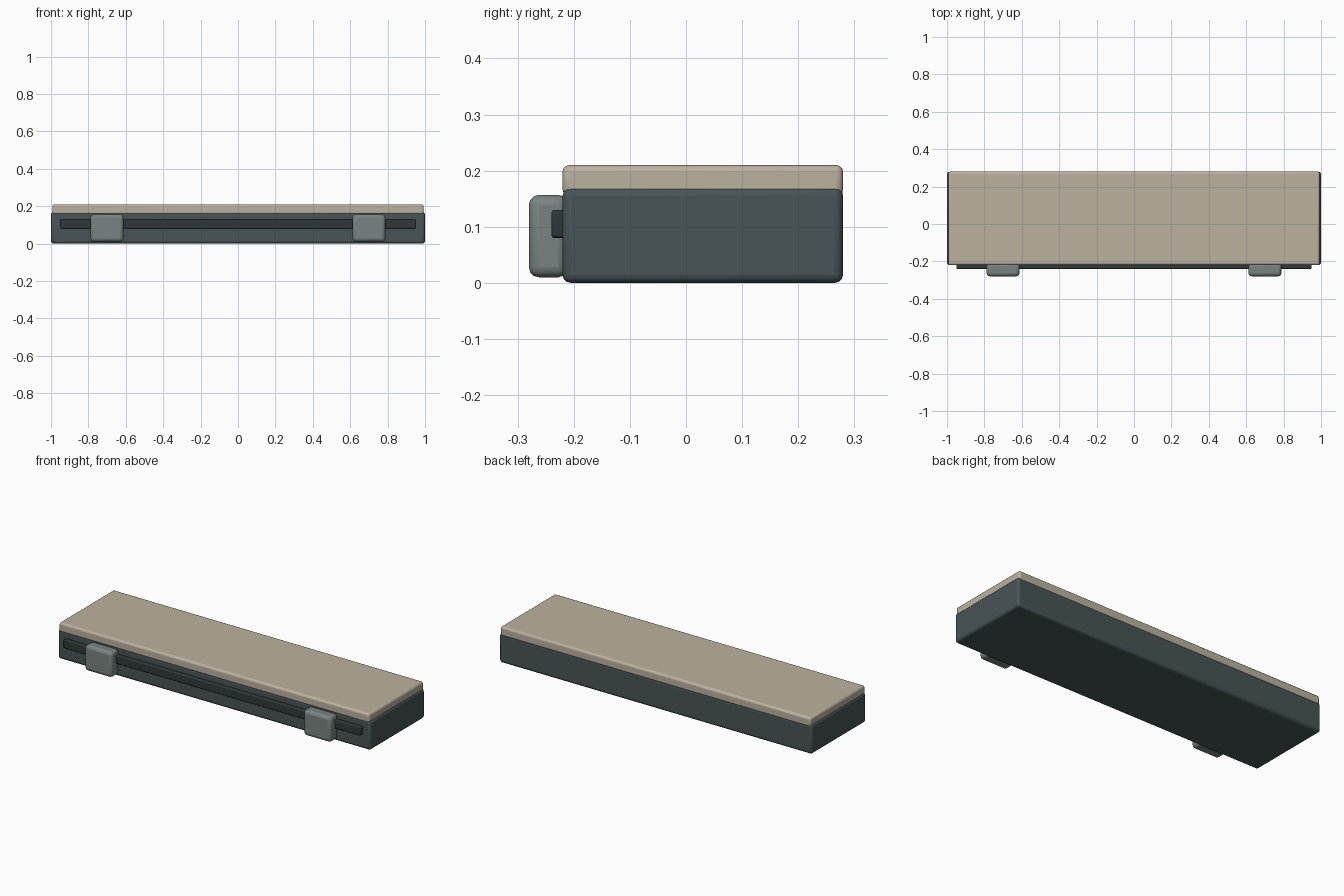
import bpy

if "Cube" in bpy.data.objects:
    bpy.data.objects.remove(bpy.data.objects["Cube"])


def material(name, rgb):
    m = bpy.data.materials.new(name)
    m.diffuse_color = (*rgb, 1)
    m.use_nodes = True
    m.node_tree.nodes["Principled BSDF"].inputs["Base Color"].default_value = m.diffuse_color
    return m


def rounded_box(name, lo, hi, radius, mat):
    """Box between two corners with softly rounded edges."""
    centre = [(a + b) / 2 for a, b in zip(lo, hi)]
    bpy.ops.mesh.primitive_cube_add(size=1, location=centre)
    ob = bpy.context.object
    ob.name = name
    ob.scale = [b - a for a, b in zip(lo, hi)]
    bpy.ops.object.transform_apply(location=False, rotation=False, scale=True)
    bevel = ob.modifiers.new("rounding", 'BEVEL')
    bevel.width = radius
    bevel.segments = 3
    ob.data.materials.append(mat)
    bpy.ops.object.shade_smooth_by_angle()
    return ob


slate = material("slate", (0.065, 0.09, 0.095))
dark = material("dark_slate", (0.03, 0.04, 0.042))
grey = material("latch_grey", (0.19, 0.23, 0.22))
beige = material("beige", (0.50, 0.45, 0.35))

# Case body and lid
rounded_box("case_body", (-1, -0.22, 0), (1, 0.28, 0.17), 0.015, slate)
rounded_box("lid", (-0.993, -0.22, 0.155), (0.993, 0.28, 0.21), 0.012, beige)

# Front rail
rounded_box("front_rail", (-0.95, -0.24, 0.08), (0.95, -0.21, 0.13), 0.006, dark)

# Pair of front latches
for side, x in (("left", -0.7), ("right", 0.7)):
    rounded_box(side + "_latch", (x - 0.088, -0.28, 0.01),
                (x + 0.088, -0.21, 0.157), 0.018, grey)
